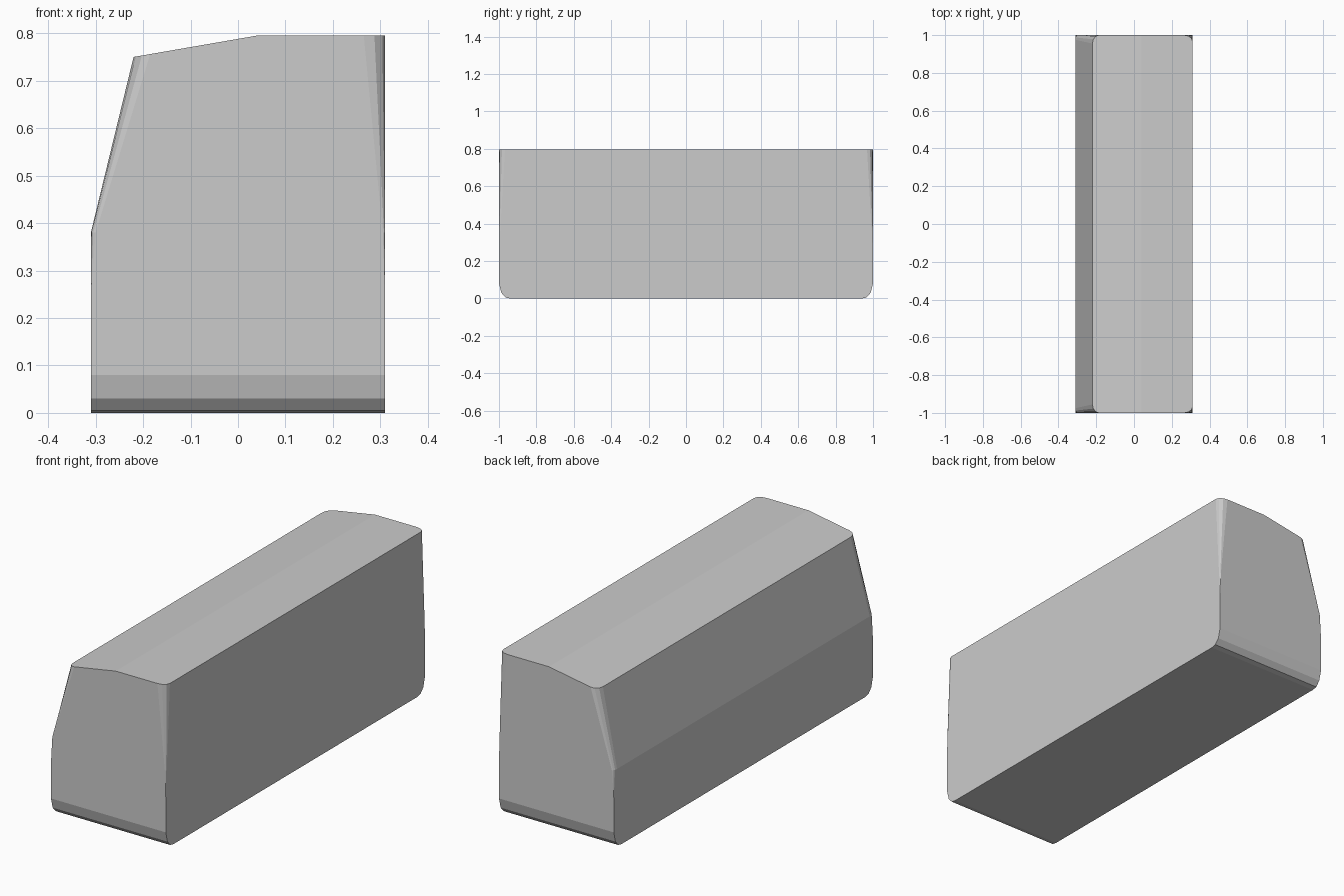
import bpy, bmesh
from math import sin, cos, pi

cube = bpy.data.objects.get("Cube")
if cube:
    bpy.data.objects.remove(cube)

RIGHT, RIDGE, TOP = 0.31, 0.04, 0.795
SEGMENTS = 3

mat = bpy.data.materials.new("plain_grey")
mat.use_nodes = True
grey = (0.6, 0.6, 0.6, 1)
mat.diffuse_color = grey
mat.node_tree.nodes["Principled BSDF"].inputs["Base Color"].default_value = grey


def roof_height(x):
    """The roof rises from the slanted side to the ridge, then stays level."""
    return min(TOP, 0.75 + (x + 0.22) * (TOP - 0.75) / (RIDGE + 0.22))


def outline(left, half, left_round, right_round):
    """Rounded rectangle; the first half is the front end, the second the back."""
    def corner(x, side, size):
        rx, ry = size
        angles = [pi / 2 * i / SEGMENTS for i in range(SEGMENTS + 1)]
        return [(x - side * rx * (1 - cos(a)), half - ry * (1 - sin(a))) for a in angles]

    back = corner(RIGHT, 1, right_round) + [(RIDGE, half)] + corner(left, -1, left_round)[::-1]
    front = [(x, -y) for x, y in reversed(back)]
    return back + front


# Levels: height, left edge, half length, left and right corner rounding
none = (0, 0)
levels = [
    (0.0, -0.31, 0.94, none, none),
    (0.005, -0.31, 0.965, none, none),
    (0.03, -0.31, 0.987, none, none),
    (0.08, -0.31, 1.0, none, none),
    (0.25, -0.31, 1.0, none, none),
    (0.38, -0.31, 1.0, (0.01, 0.025), (0.005, 0.008)),
    (None, -0.22, 1.0, (0.035, 0.045), (0.045, 0.032)),
]

# Body: lofted through the levels, capped by a floor and two roof planes
bm = bmesh.new()
rings = []
for z, *shape in levels:
    rings.append([bm.verts.new((x, y, roof_height(x) if z is None else z))
                  for x, y in outline(*shape)])
count = len(rings[0])
for low, high in zip(rings, rings[1:]):
    for i in range(count):
        j = (i + 1) % count
        bm.faces.new((low[i], low[j], high[j], high[i]))
bm.faces.new(rings[0][::-1])
a = SEGMENTS + 1
b = count - 1 - a
bm.faces.new(rings[-1][a:b + 1])
bm.faces.new(rings[-1][b:] + rings[-1][:a + 1])
bmesh.ops.remove_doubles(bm, verts=bm.verts, dist=0.0005)
bmesh.ops.recalc_face_normals(bm, faces=bm.faces)

mesh = bpy.data.meshes.new("block_body")
bm.to_mesh(mesh)
bm.free()
mesh.materials.append(mat)
body = bpy.data.objects.new("block_body", mesh)
bpy.context.collection.objects.link(body)
